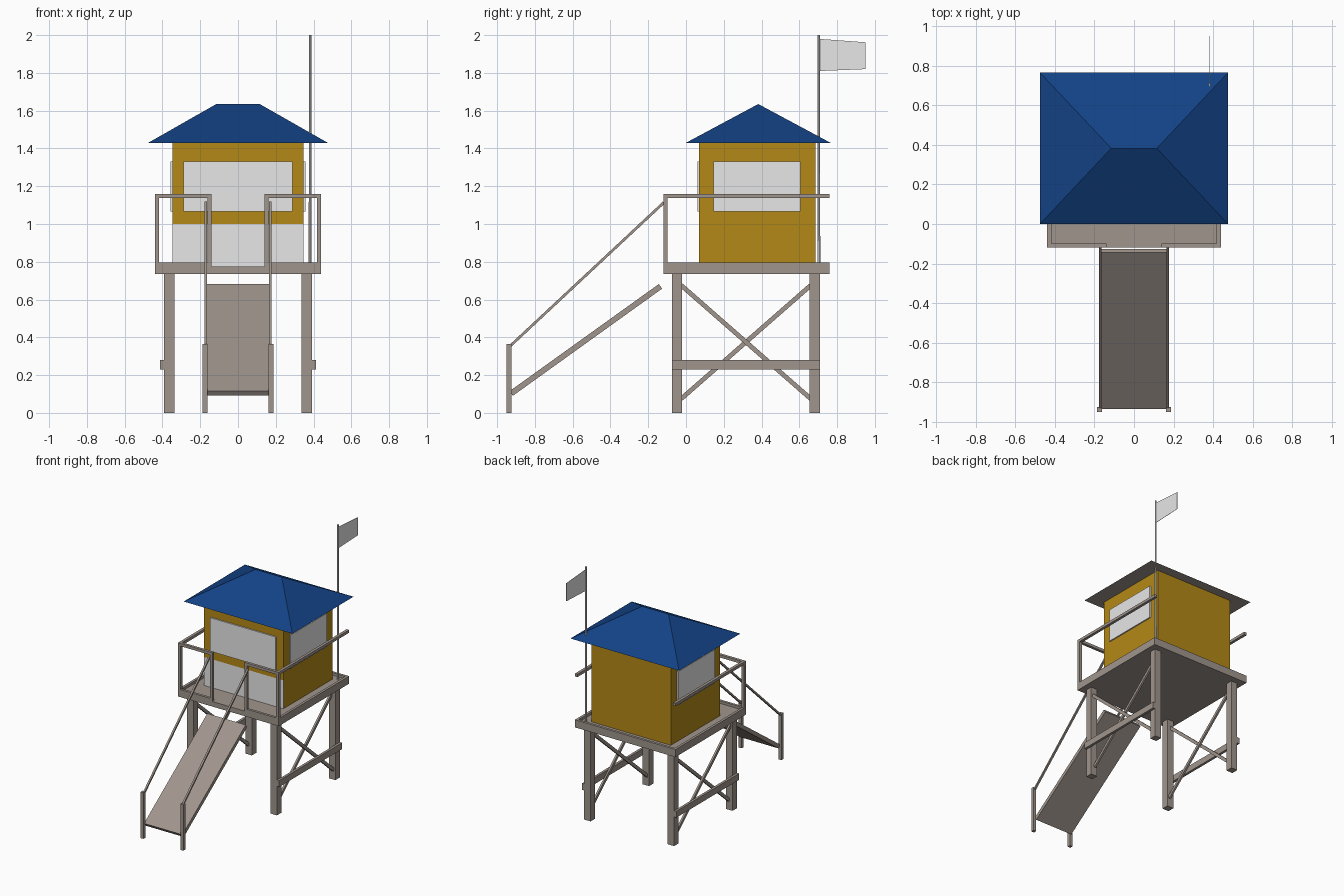
import bpy, bmesh, math
from mathutils import Vector, Matrix

cube = bpy.data.objects.get("Cube")
if cube:
    bpy.data.objects.remove(cube, do_unlink=True)


def material(name, rgb):
    m = bpy.data.materials.new(name)
    m.use_nodes = True
    color = (*rgb, 1.0)
    m.diffuse_color = color
    m.node_tree.nodes["Principled BSDF"].inputs["Base Color"].default_value = color
    return m


WOOD = material("weathered_wood", (0.35, 0.30, 0.265))
YELLOW = material("yellow_paint", (0.46, 0.25, 0.0085))
BLUE = material("blue_roof", (0.0065, 0.055, 0.235))
WHITE = material("off_white", (0.8, 0.8, 0.8))


def add_object(name, bm, *mats):
    bmesh.ops.recalc_face_normals(bm, faces=bm.faces[:])
    mesh = bpy.data.meshes.new(name)
    bm.to_mesh(mesh)
    bm.free()
    for m in mats:
        mesh.materials.append(m)
    obj = bpy.data.objects.new(name, mesh)
    bpy.context.collection.objects.link(obj)
    return obj


def box_bm(lo, hi):
    """Box between two opposite corners."""
    lo, hi = Vector(lo), Vector(hi)
    bm = bmesh.new()
    bmesh.ops.create_cube(bm, size=1)
    bmesh.ops.scale(bm, vec=hi - lo, verts=bm.verts)
    bmesh.ops.translate(bm, vec=(lo + hi) / 2, verts=bm.verts)
    return bm


def box(name, lo, hi, mat=WOOD):
    return add_object(name, box_bm(lo, hi), mat)


def beam(name, x, start, end, width, thick, mat=WOOD):
    """Sloping board in a side plane, from (y, z) start to (y, z) end."""
    a, b = Vector((x, *start)), Vector((x, *end))
    d = b - a
    bm = box_bm((-width / 2, 0, -thick / 2), (width / 2, d.length, thick / 2))
    turn = Matrix.Rotation(math.atan2(d.z, d.y), 4, 'X')
    bmesh.ops.transform(bm, matrix=Matrix.Translation(a) @ turn, verts=bm.verts)
    return add_object(name, bm, mat)


def side_box(name, side, x0, x1, y0, y1, z0, z1, mat=WOOD):
    xs = sorted((side * x0, side * x1))
    return box(name, (xs[0], y0, z0), (xs[1], y1, z1), mat)


FRONT, BACK, EDGE = -0.12, 0.76, 0.44
FLOOR, RIM, RAIL = 0.775, 0.795, 1.16

# Deck
box("deck_floor", (-EDGE, FRONT, 0.735), (EDGE, BACK, FLOOR))
box("deck_rim_back", (-EDGE, BACK - 0.02, FLOOR), (EDGE, BACK, RIM))

# Parts that repeat on both sides
for side, word in ((1, "left"), (-1, "right")):
    # Legs and bracing
    for y, place in ((-0.075, "front"), (0.655, "back")):
        side_box(f"{place}_{word}_leg", side, 0.337, 0.393, y, y + 0.055, 0, 0.735)
    side_box(f"{word}_crossbar", side, 0.393, 0.413, -0.075, 0.71, 0.23, 0.28)
    beam(f"{word}_brace_falling", side * 0.372, (-0.025, 0.675), (0.66, 0.075), 0.015, 0.024)
    beam(f"{word}_brace_rising", side * 0.357, (-0.025, 0.075), (0.66, 0.675), 0.015, 0.024)

    # Deck rim, open at the ramp
    side_box(f"deck_rim_{word}", side, EDGE - 0.02, EDGE, FRONT, BACK - 0.02, FLOOR, RIM)
    side_box(f"deck_rim_front_{word}", side, 0.14, EDGE - 0.02, FRONT, FRONT + 0.02, FLOOR, RIM)

    # Railing
    side_box(f"{word}_rail", side, EDGE - 0.022, EDGE, FRONT, BACK, RAIL - 0.022, RAIL)
    side_box(f"front_{word}_rail", side, 0.14, EDGE - 0.022, FRONT, FRONT + 0.022, RAIL - 0.022, RAIL)
    for x, place in ((EDGE - 0.022, "corner"), (0.14, "entry")):
        side_box(f"{place}_{word}_rail_post", side, x, x + 0.022,
                 FRONT, FRONT + 0.022, FLOOR, RAIL - 0.022)

    # Ramp handrail
    side_box(f"{word}_ramp_post", side, 0.162, 0.187, -0.95, -0.925, 0, 0.365)
    beam(f"{word}_ramp_handrail", side * 0.17, (-0.93, 0.355), (-0.118, 1.113), 0.014, 0.014)

    # Side window
    side_box(f"{word}_window", side, 0.347, 0.357, 0.145, 0.605, 1.065, 1.33, WHITE)

# Ramp
beam("ramp", 0, (-0.925, 0.103), (-0.135, 0.67), 0.336, 0.03)

# Cabin, with the lower front painted white
bm = box_bm((-0.347, 0.07, FLOOR), (0.347, 0.685, 1.43))
bmesh.ops.bisect_plane(bm, geom=bm.verts[:] + bm.edges[:] + bm.faces[:],
                       plane_co=(0, 0, 1.0), plane_no=(0, 0, 1))
bm.normal_update()
for f in bm.faces:
    if f.normal.y < -0.9 and f.calc_center_median().z < 1.0:
        f.material_index = 1
add_object("cabin_walls", bm, YELLOW, WHITE)
box("front_window", (-0.288, 0.06, 1.065), (0.288, 0.07, 1.33), WHITE)

# Hipped roof with a plain wooden underside
bm = bmesh.new()
eaves = [bm.verts.new((x, y, 1.43)) for x, y in
         ((-0.475, 0), (0.475, 0), (0.475, 0.765), (-0.475, 0.765))]
ridge = [bm.verts.new((x, 0.3825, 1.635)) for x in (-0.115, 0.115)]
a, b, c, d = eaves
r, s = ridge
for corners in ((a, b, s, r), (b, c, s), (c, d, r, s), (d, a, r)):
    bm.faces.new(corners)
bm.faces.new((d, c, b, a)).material_index = 1
add_object("roof", bm, BLUE, WOOD)

# Flagpole and flag
bm = bmesh.new()
bmesh.ops.create_cone(bm, cap_ends=True, segments=8, radius1=0.008, radius2=0.006,
                      depth=2.0 - FLOOR)
bmesh.ops.translate(bm, vec=(0.382, 0.703, (2.0 + FLOOR) / 2), verts=bm.verts)
add_object("flagpole", bm, WHITE)

bm = box_bm((0.381, 0.705, 1.81), (0.383, 0.95, 1.98))
for v in bm.verts:
    if v.co.y > 0.9:
        v.co.z += 0.01 if v.co.z < 1.9 else -0.018
add_object("flag", bm, WHITE)
